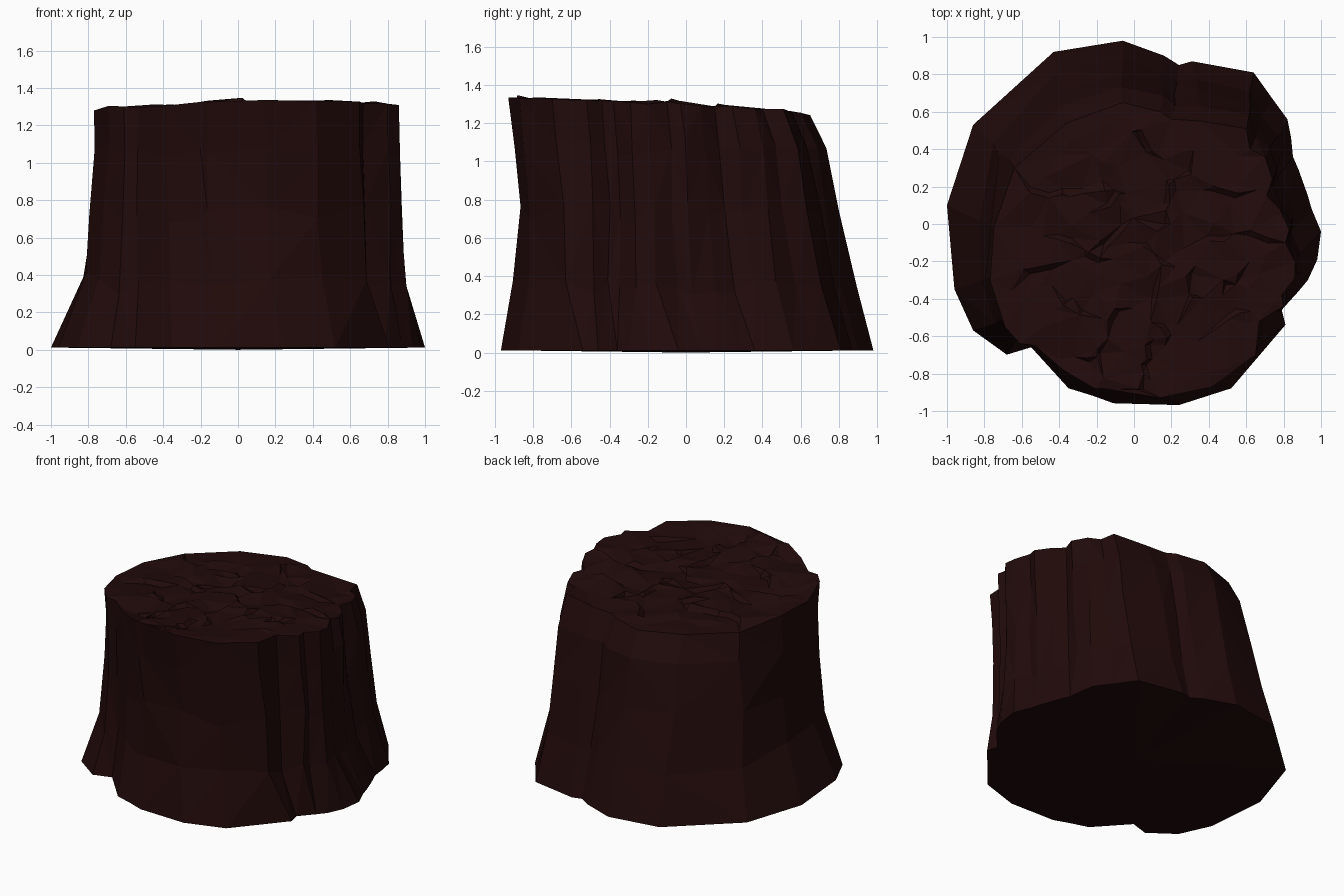
import bpy, bmesh, math, random
from mathutils import Vector, noise
from mathutils.geometry import delaunay_2d_cdt

cube = bpy.data.objects.get("Cube")
if cube:
    bpy.data.objects.remove(cube, do_unlink=True)

random.seed(7)

# Dark bark and wood colour
wood = bpy.data.materials.new("dark_red_brown_wood")
wood.use_nodes = True
colour = (0.0152, 0.003, 0.003, 1)
wood.diffuse_color = colour
wood.node_tree.nodes["Principled BSDF"].inputs["Base Color"].default_value = colour

# Ridges and grooves: base x, base y, top x, top y, counter-clockwise
ridges = [
    (1, -.04, .86, -.2), (.95, .08, .81, -.1), (.93, .15, .83, -.03),
    (.88, .29, .78, .08), (.85, .36, .71, .15), (.84, .46, .74, .24),
    (.82, .56, .7, .36), (.74, .67, .62, .4), (.64, .81, .6, .51),
    (.31, .87, .36, .55), (.24, .85, .2, .56), (.16, .9, .14, .6),
    (-.06, .98, -.06, .65), (-.43, .92, -.36, .54), (-.86, .53, -.64, .3),
    (-1, .1, -.75, -.02), (-.96, -.35, -.77, -.3), (-.86, -.57, -.69, -.55),
    (-.68, -.7, -.61, -.64), (-.55, -.66, -.53, -.65), (-.35, -.88, -.38, -.78),
    (-.22, -.92, -.21, -.88), (-.11, -.96, -.17, -.88), (.24, -.97, .14, -.93),
    (.52, -.88, .42, -.87), (.81, -.54, .65, -.7), (.79, -.46, .67, -.52),
    (.88, -.36, .8, -.44), (.93, -.3, .79, -.38), (.98, -.19, .86, -.29),
]
levels = [0.012, 0.35, 0.74, 1.07]
side_taper = [0, .74, .9, .96]
back_taper = [0, .26, .52, .72]


def top_height(x, y):
    """Sloping, rough height of the cut face."""
    rough = noise.noise(Vector((x, y, 0)) * 5) * 0.022
    return 1.285 - 0.04 * y - 0.02 * max(0, y) + 0.02 * x + rough


def bark_point(ridge, level):
    bx, by, tx, ty = ridge
    z = levels[level]
    back = min(1, max(0, by / 0.9))
    t = side_taper[level] * (1 - back) + back_taper[level] * back
    x, y = bx + (tx - bx) * t, by + (ty - by) * t
    y += 0.065 * math.sin(math.pi * z / 1.33) * max(0, -y)
    if 0 < level:
        x += random.uniform(-.012, .012)
        y += random.uniform(-.012, .012)
        z += random.uniform(-.06, .06) * (1 - back)
    return x, y, z


bm = bmesh.new()

# Flared bark, joined ring by ring
rings = [[bm.verts.new(bark_point(r, i)) for r in ridges] for i in range(len(levels))]
rim = [Vector(r[2:]) for r in ridges]
rings.append([bm.verts.new((p.x, p.y, top_height(p.x, p.y))) for p in rim])
count = len(ridges)
for lower, upper in zip(rings, rings[1:]):
    for i in range(count):
        j = (i + 1) % count
        bm.faces.new((lower[i], lower[j], upper[j], upper[i]))

# Slightly domed underside
foot = bm.verts.new((0, 0, 0))
for i in range(count):
    bm.faces.new((rings[0][(i + 1) % count], rings[0][i], foot))

# Rough cut face: evenly scattered chips plus narrow cracks
centre = Vector((.05, -.16))


def scatter(i, total, limit):
    angle = i * 2.4 + random.uniform(-.25, .25)
    reach = math.sqrt((i + random.random()) / total) * limit
    return centre + Vector((math.cos(angle), math.sin(angle))) * reach


points, drops = list(rim), [0] * count
for i in range(100):
    points.append(scatter(i, 100, .76))
    drops.append(random.uniform(-.013, .013))
for i in range(24):
    middle = scatter(i, 24, .66)
    turn = random.uniform(0, math.tau)
    along = Vector((math.cos(turn), math.sin(turn))) * random.uniform(.03, .07)
    across = Vector((-along.y, along.x)).normalized() * .014
    for end in (-1, 1):
        points += [middle + along * end + across, middle + along * end - across]
        drops += [.012, -.016]

verts, _, faces, origins, _, _ = delaunay_2d_cdt(points, [], [list(range(count))], 1, 1e-5)
cut = {}
for face in faces:
    for k in face:
        if k not in cut:
            source = origins[k][0]
            if source < count:
                cut[k] = rings[-1][source]
            else:
                p = verts[k]
                cut[k] = bm.verts.new((p.x, p.y, top_height(p.x, p.y) + drops[source]))
    bm.faces.new([cut[k] for k in face])

# Faceted finish
bmesh.ops.triangulate(bm, faces=[f for f in bm.faces if len(f.verts) == 4],
                      quad_method='SHORT_EDGE')
bmesh.ops.recalc_face_normals(bm, faces=bm.faces)
mesh = bpy.data.meshes.new("tree_stump")
bm.to_mesh(mesh)
bm.free()
mesh.materials.append(wood)
stump = bpy.data.objects.new("tree_stump", mesh)
bpy.context.collection.objects.link(stump)
